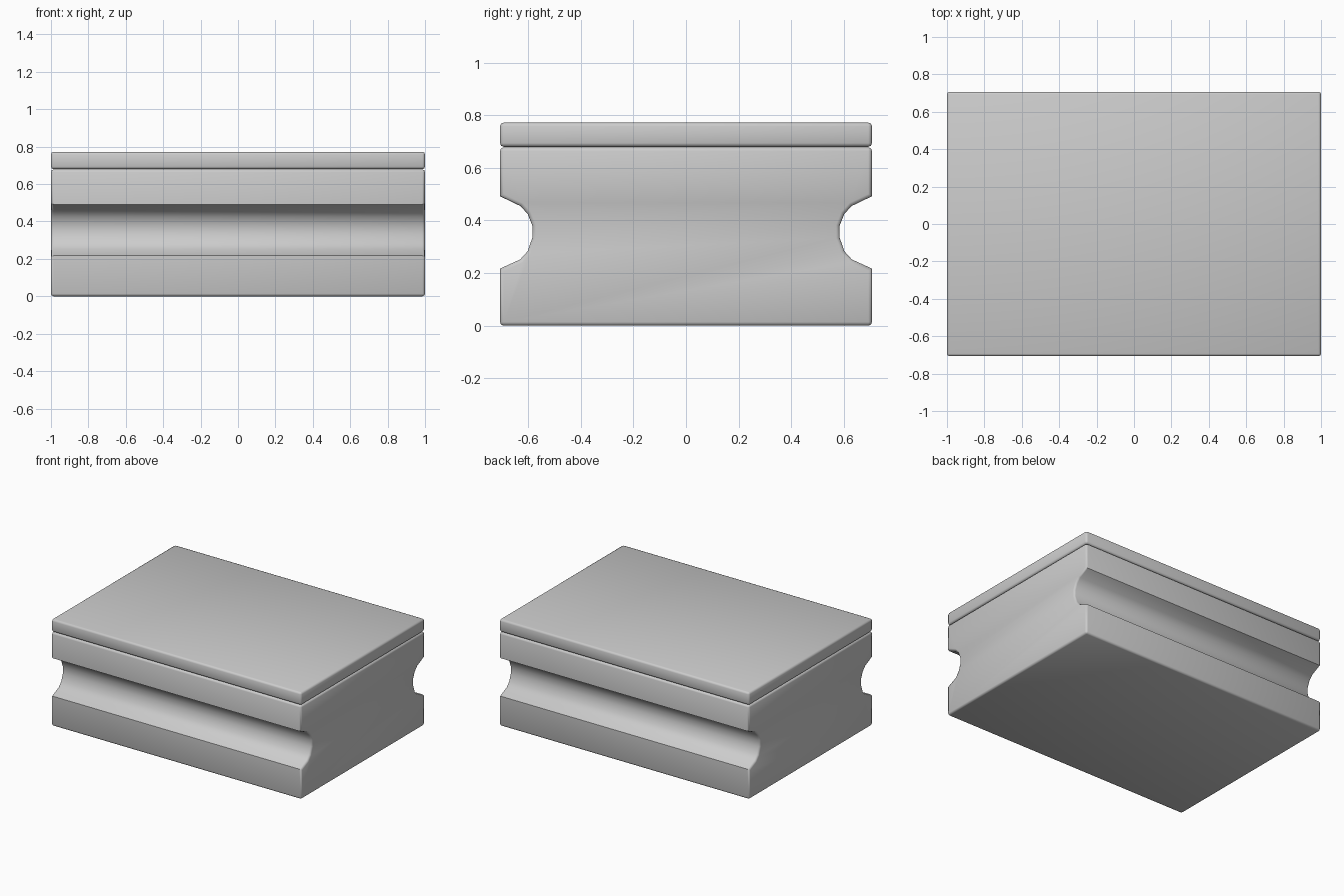
import bpy, bmesh, math

if "Cube" in bpy.data.objects:
    bpy.data.objects.remove(bpy.data.objects["Cube"])


def extruded_part(name, half_profile, bevel):
    """Mirror a (y, z) half profile, extrude it along x, then soften the box edges."""
    profile = half_profile + [(-y, z) for y, z in reversed(half_profile)]
    bm = bmesh.new()
    face = bm.faces.new([bm.verts.new((-1, y, z)) for y, z in profile])
    ext = bmesh.ops.extrude_face_region(bm, geom=[face], use_keep_orig=True)
    verts = [g for g in ext["geom"] if isinstance(g, bmesh.types.BMVert)]
    bmesh.ops.translate(bm, verts=verts, vec=(2, 0, 0))
    bmesh.ops.recalc_face_normals(bm, faces=bm.faces)
    # only the right-angled edges are softened, the groove lips stay crisp
    edges = [e for e in bm.edges if e.calc_face_angle(0) > math.radians(80)]
    bmesh.ops.bevel(bm, geom=edges, offset=bevel, segments=2, profile=0.5,
                    affect='EDGES', clamp_overlap=True)
    mesh = bpy.data.meshes.new(name)
    bm.to_mesh(mesh)
    bm.free()
    obj = bpy.data.objects.new(name, mesh)
    bpy.context.collection.objects.link(obj)
    bpy.ops.object.select_all(action='DESELECT')
    obj.select_set(True)
    bpy.context.view_layer.objects.active = obj
    bpy.ops.object.shade_smooth_by_angle(angle=math.radians(50))
    return obj


W = 0.707  # half depth

# Body with a rounded groove along the front and back
extruded_part("body", [
    (W, 0.005), (W, 0.222), (0.63, 0.257), (0.602, 0.288), (0.584, 0.34),
    (0.584, 0.385), (0.602, 0.43), (0.63, 0.46), (W, 0.497), (W, 0.683),
], 0.014)

# Flat slab on top
lid = extruded_part("lid", [(W, 0.683), (W, 0.775)], 0.014)

# Seat the body on the ground
bpy.data.objects["body"].location.z = -0.005
lid.location.z = -0.003
